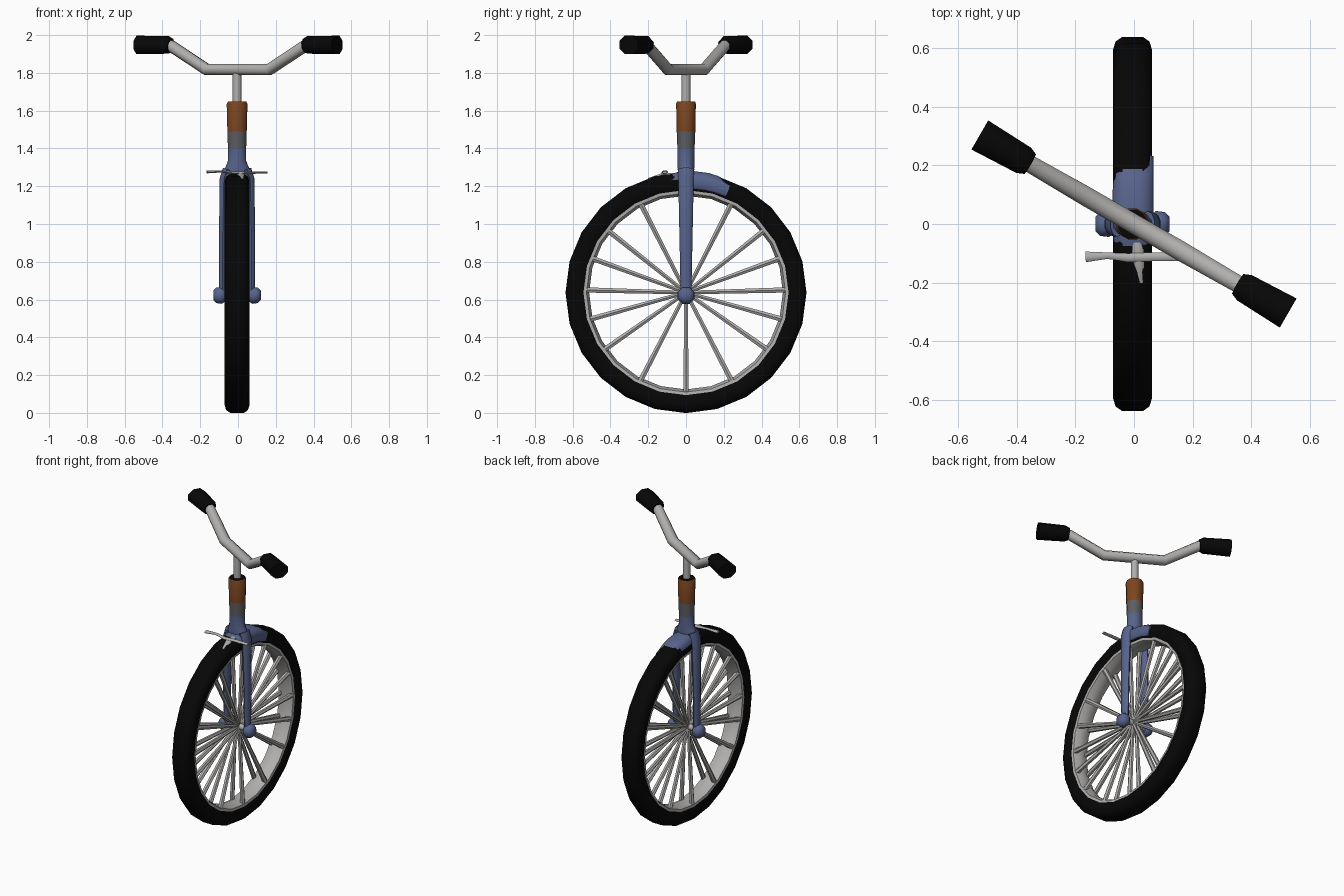
import bpy, bmesh, math
from mathutils import Vector, Matrix

if "Cube" in bpy.data.objects:
    bpy.data.objects.remove(bpy.data.objects["Cube"])

def mat(name, r, g, b):
    m = bpy.data.materials.new(name)
    m.diffuse_color = (r, g, b, 1)
    m.use_nodes = True
    m.node_tree.nodes["Principled BSDF"].inputs["Base Color"].default_value = m.diffuse_color
    return m

BLACK = mat("black_rubber", 0.002, 0.002, 0.002)
METAL = mat("light_metal", 0.44, 0.43, 0.42)
BLUE = mat("slate_blue", 0.095, 0.125, 0.26)
GREY = mat("dark_grey", 0.11, 0.11, 0.12)
RUST = mat("rust_orange", 0.2, 0.06, 0.014)
CX, WZ = -0.005, 0.637          # wheel centre

def finish(name, bm, mats, angle=50):
    bmesh.ops.recalc_face_normals(bm, faces=bm.faces)
    me = bpy.data.meshes.new(name)
    bm.to_mesh(me)
    bm.free()
    for m in mats:
        me.materials.append(m)
    ob = bpy.data.objects.new(name, me)
    bpy.context.collection.objects.link(ob)
    bpy.ops.object.select_all(action='DESELECT')
    ob.select_set(True)
    bpy.context.view_layer.objects.active = ob
    bpy.ops.object.shade_smooth_by_angle(angle=math.radians(angle))
    return ob

def skin(bm, rings, closed=False):
    """Bridge rings of points; cap the ends unless closed."""
    vs = [[bm.verts.new(p) for p in r] for r in rings]
    n = len(vs[0])
    for i in range(len(vs) if closed else len(vs) - 1):
        a, b = vs[i], vs[(i + 1) % len(vs)]
        for j in range(n):
            k = (j + 1) % n
            bm.faces.new((a[j], a[k], b[k], b[j]))
    if not closed:
        bm.faces.new(vs[0])
        bm.faces.new(vs[-1])

def tube(bm, pts, radii, sides=10, ref=(0, 1, 0)):
    """Sweep a circle along points; a radius may be (across, along ref)."""
    pts = [Vector(p) for p in pts]
    rings = []
    for i, p in enumerate(pts):
        t = (pts[min(i + 1, len(pts) - 1)] - pts[max(i - 1, 0)]).normalized()
        u = t.cross(Vector(ref)).normalized()
        w = u.cross(t)
        r = radii[i]
        ru, rw = r if isinstance(r, tuple) else (r, r)
        rings.append([p + u * ru * math.cos(a) + w * rw * math.sin(a)
                      for a in (2 * math.pi * (j + .5) / sides for j in range(sides))])
    skin(bm, rings)

def wheel_point(x, r, a):
    return Vector((CX + x, r * math.sin(a), WZ + r * math.cos(a)))

def lathe(bm, profile, sides):
    skin(bm, [[wheel_point(x, r, 2 * math.pi * i / sides) for x, r in profile]
              for i in range(sides)], closed=True)

# Tyre
bm = bmesh.new()
lathe(bm, [(-.035, .638), (.035, .638), (.058, .622), (.066, .595), (.064, .56),
           (.05, .535), (-.05, .535), (-.064, .56), (-.066, .595), (-.058, .622)], 24)
finish("tyre", bm, [BLACK])

# Rim
bm = bmesh.new()
lathe(bm, [(-.056, .543), (.056, .543), (.054, .527), (.02, .513),
           (-.02, .513), (-.054, .527)], 24)
finish("rim", bm, [METAL])

# Spokes: a fan on each side, spreading from the hub to the rim edges
bm = bmesh.new()
half = [0, 27, 51.5, 70, 88.5, 105.5, 125, 152.7, 180]     # degrees from the top
for d in half + [-d for d in half[1:-1]]:
    a = math.radians(d)
    for s in (-1, 1):
        tube(bm, [wheel_point(s * .014, .015, a), wheel_point(s * .04, .525, a)],
             [.011, .016], 6, (1, 0, 0))
finish("spokes", bm, [METAL])

# Hub axle
bm = bmesh.new()
tube(bm, [(CX - .1, 0, WZ - .005), (CX + .1, 0, WZ - .005)], [.02, .02], 10)
finish("hub_axle", bm, [METAL])

# Fork legs and axle nuts
for s, side in ((-1, "left"), (1, "right")):
    bm = bmesh.new()
    tube(bm, [(CX + s * .077, 0, .6), (CX + s * .077, 0, .9), (CX + s * .07, 0, 1.24),
              (CX + s * .052, 0, 1.29)],
         [(.018, .028), (.02, .034), (.023, .041), (.025, .044)])
    finish(side + "_fork_leg", bm, [BLUE])
    bm = bmesh.new()
    tube(bm, [(CX + s * x, 0, .622) for x in (.066, .08, .11, .126)],
         [.037, .048, .044, .027], 8)
    finish(side + "_axle_nut", bm, [BLUE])

# Head tube flowing into the fork crown, coloured in bands by height
bm = bmesh.new()
shape = [(1.25, .08, .042), (1.275, .077, .044), (1.305, .062, .046), (1.335, .05, .046),
         (1.4, .05, .047), (1.49, .053, .051), (1.635, .057, .054), (1.648, .05, .05)]
tube(bm, [(CX, 0, z) for z, _, _ in shape], [(a, b) for _, a, b in shape], 12)
for f in bm.faces:
    z = f.calc_center_median().z
    f.material_index = 3 if z > 1.645 else 2 if z > 1.49 else 1 if z > 1.4 else 0
finish("head_tube", bm, [BLUE, GREY, RUST, BLACK])

# Short mudguard behind the crown: its top dips into the tyre, the right skirt runs on
bm = bmesh.new()
rings = []
for y, top, left, right in ((-.09, .63, .06, .06), (-.03, .643, .069, .07),
                            (.03, .645, .07, .072), (.12, .644, .068, .072),
                            (.17, .64, .064, .072), (.245, .625, .055, .071)):
    skirt = .6 if y < 0 else .56
    outer = [(-left, .595), (-left + .002, .605), (-left * .88, top - .016), (-.033, top),
             (.033, top), (right * .88, top - .016), (right, .605), (right, skirt)]
    inner = [(x * .9, r - .008) for x, r in reversed(outer)]
    rings.append([wheel_point(x, r, math.asin(y / .64)) for x, r in outer + inner])
skin(bm, rings)
finish("mudguard", bm, [BLUE])

# Brake rod across the front of the crown, with its tapered pad
bm = bmesh.new()
tube(bm, [(-.165, -.112, 1.275), (-.09, -.108, 1.278), (-.02, -.115, 1.27),
          (.06, -.112, 1.272), (.155, -.112, 1.273)],
     [(.008, .018), (.006, .011), (.008, .015), (.008, .015), (.006, .015)], 6)
tube(bm, [(.01, -.06, 1.262), (.015, -.12, 1.262), (.025, -.2, 1.238)],
     [(.008, .02), (.01, .02), (.006, .006)], 6, (1, 0, 0))
finish("brake_rod", bm, [METAL])

# Stem
bm = bmesh.new()
tube(bm, [(CX, 0, 1.62), (CX, 0, 1.82)], [.024, .024], 10)
finish("stem", bm, [METAL])

# Handlebar and grips, turned 30 degrees
turn = Matrix.Rotation(math.radians(-30), 4, 'Z')
bm = bmesh.new()
tube(bm, [(-.47, 0, 1.952), (-.41, 0, 1.943), (-.19, 0, 1.817), (.19, 0, 1.817),
          (.41, 0, 1.943), (.47, 0, 1.952)],
     [.03, .032, (.032, .036), (.032, .036), .032, .03], 8)
finish("handlebar", bm, [METAL]).matrix_world = turn
for s, side in ((-1, "left"), (1, "right")):
    bm = bmesh.new()
    tube(bm, [(s * .41, 0, 1.945), (s * .435, 0, 1.948), (s * .607, 0, 1.948)],
         [(.038, .042), (.05, .054), (.053, .062)], 8)
    finish(side + "_grip", bm, [BLACK]).matrix_world = turn
